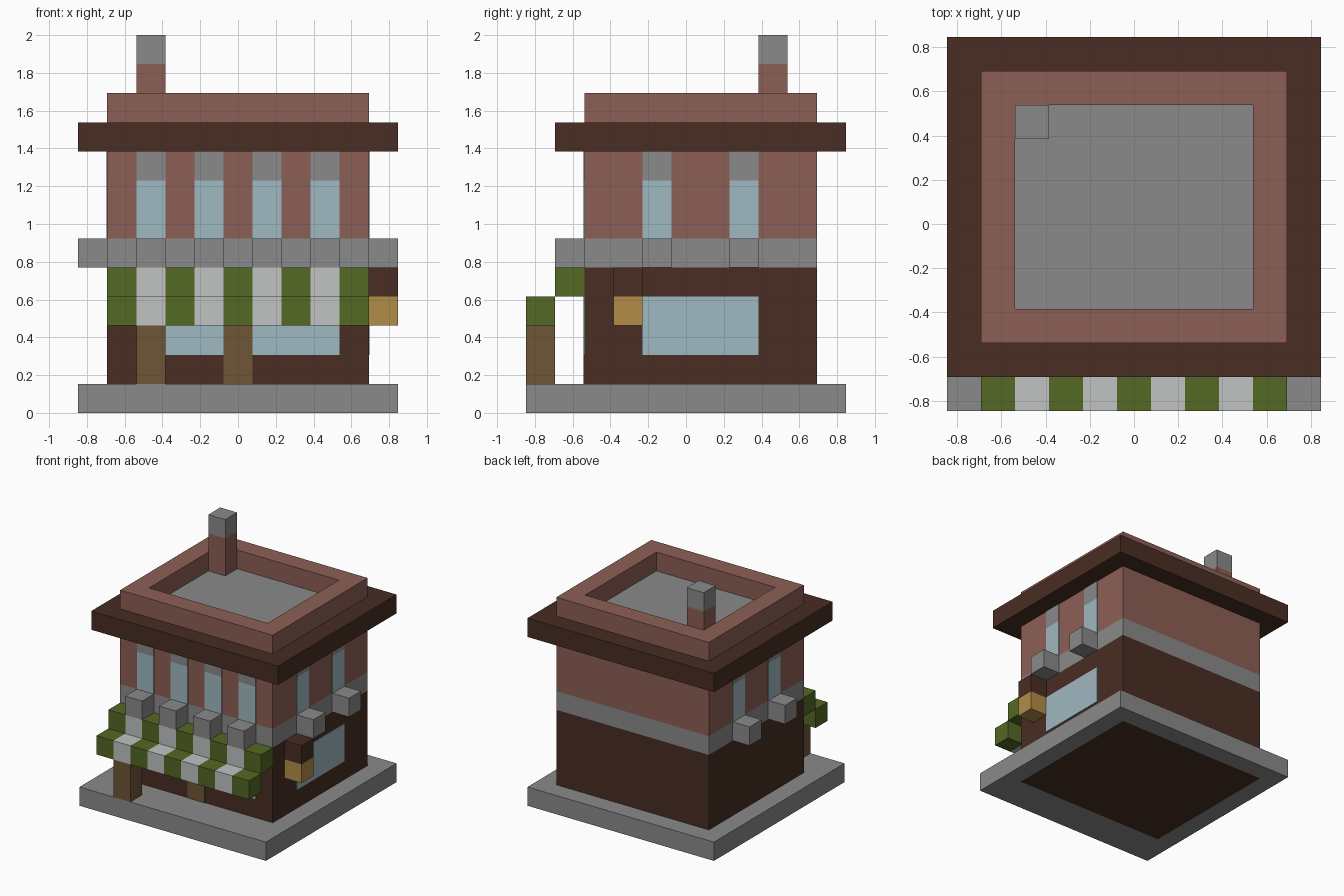
import bpy, bmesh

cube = bpy.data.objects.get("Cube")
if cube:
    bpy.data.objects.remove(cube, do_unlink=True)

U = 2 / 13          # one block
MID = 5.5           # grid centre in blocks
THIN = 0.03         # plate thickness in blocks


def material(name, rgb):
    def linear(c):
        c /= 255
        return c / 12.92 if c < 0.04 else ((c + 0.055) / 1.055) ** 2.4
    colour = (*[linear(c) for c in rgb], 1)
    mat = bpy.data.materials.new(name)
    mat.use_nodes = True
    mat.diffuse_color = colour
    bsdf = next(n for n in mat.node_tree.nodes if n.type == 'BSDF_PRINCIPLED')
    bsdf.inputs["Base Color"].default_value = colour
    return mat


STONE = material("grey stone", (138, 138, 138))
TIMBER = material("dark brown timber", (72, 45, 35))
BRICK = material("red brick", (140, 95, 85))
GLASS = material("pale blue glass", (160, 184, 193))
GREEN = material("awning green", (84, 104, 36))
WHITE = material("awning white", (193, 195, 194))
WOOD = material("door wood", (110, 86, 54))
GOLD = material("lantern gold", (180, 140, 72))


def finish(name, bm, mat):
    bmesh.ops.recalc_face_normals(bm, faces=bm.faces)
    mesh = bpy.data.meshes.new(name)
    bm.to_mesh(mesh)
    bm.free()
    mesh.materials.append(mat)
    obj = bpy.data.objects.new(name, mesh)
    bpy.context.collection.objects.link(obj)


def place(x, y, z):
    return ((x - MID) * U, (y - MID) * U, z * U)


def box(name, mat, xs, ys, zs):
    """Box between block coordinates."""
    bm = bmesh.new()
    bmesh.ops.create_cube(bm, size=1)
    for v in bm.verts:
        v.co = place(*[r[1] if c > 0 else r[0] for c, r in zip(v.co, (xs, ys, zs))])
    finish(name, bm, mat)


def ring(name, mat, outer, inner, zs):
    """Rectangular frame; outer and inner are (x0, x1, y0, y1)."""
    bm = bmesh.new()
    loops = []
    for (x0, x1, y0, y1), z in ((outer, zs[0]), (outer, zs[1]), (inner, zs[1]), (inner, zs[0])):
        corners = ((x0, y0), (x1, y0), (x1, y1), (x0, y1))
        loops.append([bm.verts.new(place(x, y, z)) for x, y in corners])
    for i in range(4):
        a, b = loops[i], loops[(i + 1) % 4]
        for j in range(4):
            k = (j + 1) % 4
            bm.faces.new((a[j], a[k], b[k], b[j]))
    finish(name, bm, mat)


BODY = (1, 10, 2, 10)
ROOF = (2, 9, 3, 9)
BX, BY = BODY[:2], BODY[2:]

# Stacked tiers of the building
ring("pavement", STONE, (0, 11, 0, 11), BODY, (0, 1))
box("ground_floor", TIMBER, BX, BY, (0, 5))
box("stone_band", STONE, BX, BY, (5, 6))
box("upper_floor", BRICK, BX, BY, (6, 9))
ring("cornice", TIMBER, (0, 11, 1, 11), ROOF, (9, 10))
box("roof_deck", STONE, ROOF[:2], ROOF[2:], (9, 10))
ring("parapet", BRICK, BODY, ROOF, (10, 11))

# Chimney
box("chimney", BRICK, (2, 3), (8, 9), (10, 12))
box("chimney_cap", STONE, (2, 3), (8, 9), (12, 13))

# Upper windows with lintels and sills
FRONT = (2 - THIN, 2)
for x in (2, 4, 6, 8):
    box("front_upper_window", GLASS, (x, x + 1), FRONT, (6, 8))
    box("front_lintel", STONE, (x, x + 1), FRONT, (8, 9))
    box("front_sill", STONE, (x, x + 1), (1, 2), (5, 6))
sides = (("left", (10, 10 + THIN), (10, 11)), ("right", (1 - THIN, 1), (0, 1)))
for side, skin, ledge in sides:
    for y in (4, 7):
        box(side + "_upper_window", GLASS, skin, (y, y + 1), (6, 8))
        box(side + "_lintel", STONE, skin, (y, y + 1), (8, 9))
        box(side + "_sill", STONE, ledge, (y, y + 1), (5, 6))

# Shop windows and door
box("shop_window_small", GLASS, (3, 5), FRONT, (2, 4))
box("shop_window_large", GLASS, (6, 9), FRONT, (2, 4))
box("shop_window_side", GLASS, (10, 10 + THIN), (4, 8), (2, 4))
box("door", WOOD, (5, 6), FRONT, (1, 4))

# Striped stepped awning and its post
for x in range(1, 10):
    cloth = GREEN if x % 2 else WHITE
    box("awning_upper", cloth, (x, x + 1), (1, 2), (4, 5))
    box("awning_lower", cloth, (x, x + 1), (0, 1), (3, 4))
box("awning_post", WOOD, (2, 3), (0, 1), (1, 3))

# Wall lantern
box("lantern_bracket", TIMBER, (10, 11), (3, 4), (4, 5))
box("lantern", GOLD, (10, 11), (3, 4), (3, 4))
